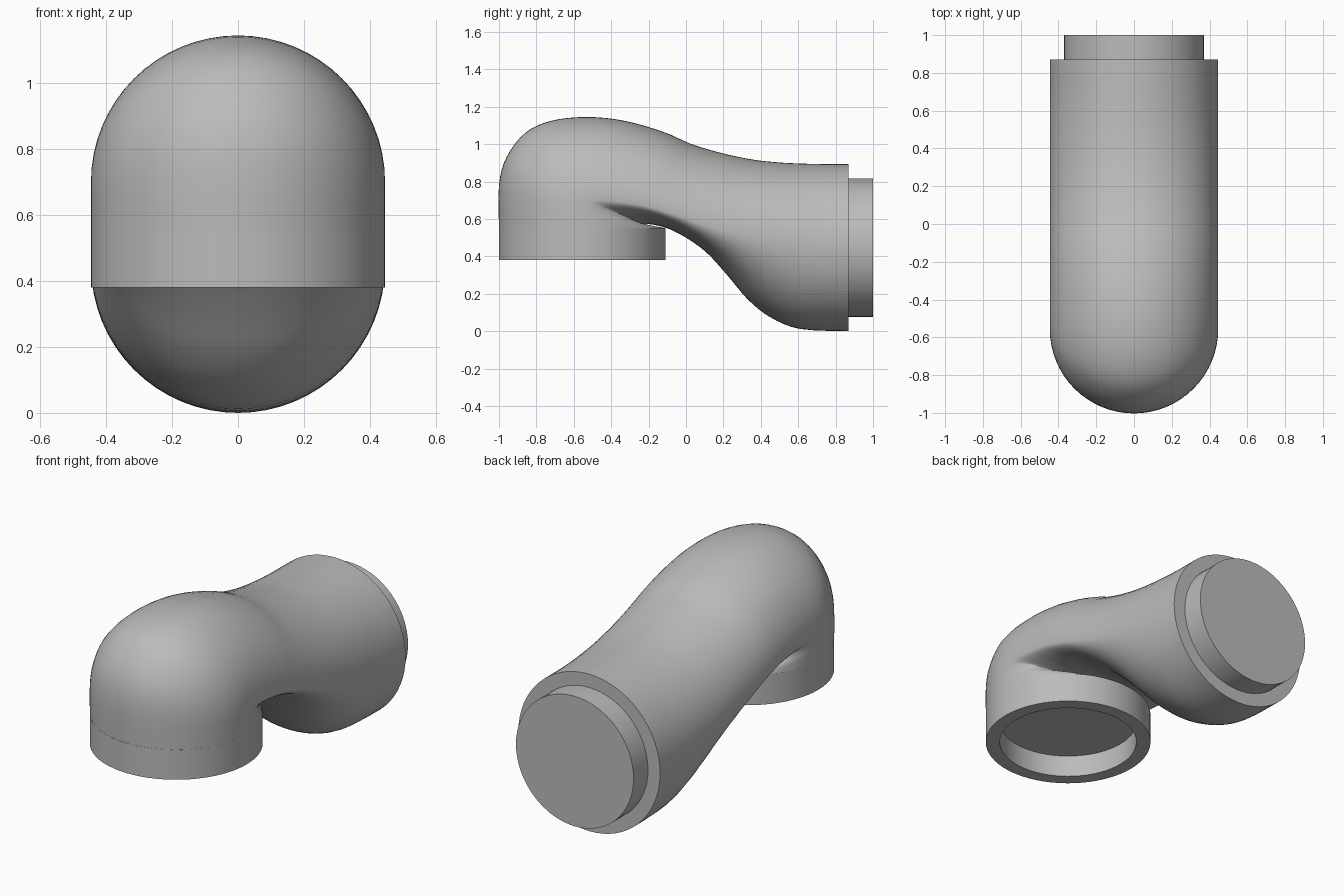
import bpy, bmesh, math
from mathutils import Vector

cube = bpy.data.objects.get("Cube")
if cube:
    bpy.data.objects.remove(cube, do_unlink=True)

SIDES = 64
RADIUS = 0.446
BORE = 0.37

grey = bpy.data.materials.new("pipe grey")
grey.use_nodes = True
colour = (0.5, 0.5, 0.5, 1)
grey.diffuse_color = colour
grey.node_tree.nodes["Principled BSDF"].inputs["Base Color"].default_value = colour


def loft(name, rings, cap_start=False, cap_end=False):
    """Skin a list of equal closed rings and shade the result smooth by angle."""
    bm = bmesh.new()
    loops = [[bm.verts.new(p) for p in ring] for ring in rings]
    for a, b in zip(loops, loops[1:]):
        for i in range(SIDES):
            j = (i + 1) % SIDES
            bm.faces.new((a[i], a[j], b[j], b[i]))
    if cap_start:
        bm.faces.new(loops[0])
    if cap_end:
        bm.faces.new(loops[-1])
    bmesh.ops.recalc_face_normals(bm, faces=bm.faces)
    mesh = bpy.data.meshes.new(name)
    bm.to_mesh(mesh)
    bm.free()
    mesh.materials.append(grey)
    obj = bpy.data.objects.new(name, mesh)
    bpy.context.collection.objects.link(obj)
    bpy.ops.object.select_all(action='DESELECT')
    obj.select_set(True)
    bpy.context.view_layer.objects.active = obj
    bpy.ops.object.shade_smooth_by_angle(angle=math.radians(40))
    return obj


def egg_ring(outer, middle, inner):
    """Section widest at the middle point, with two different half ellipses."""
    ring = []
    for i in range(SIDES):
        angle = math.tau * i / SIDES
        c = math.cos(angle)
        reach = (outer if c > 0 else inner) - middle
        p = middle + reach * abs(c)
        ring.append((RADIUS * math.sin(angle), p.x, p.y))
    return ring


def circle_ring(radius, centre, axis):
    ring = []
    for i in range(SIDES):
        angle = math.tau * i / SIDES
        u, v = radius * math.sin(angle), radius * math.cos(angle)
        offset = Vector((u, v, 0)) if axis == 'Z' else Vector((u, 0, v))
        ring.append(Vector(centre) + offset)
    return ring


def spline(points, steps):
    """Catmull-Rom curve through the points."""
    result = []
    last = len(points) - 1
    for i in range(last):
        p0, p1 = points[max(i - 1, 0)], points[i]
        p2, p3 = points[i + 1], points[min(i + 2, last)]
        for k in range(steps):
            t = k / steps
            result.append(0.5 * (2 * p1 + (p2 - p0) * t
                                 + (2 * p0 - 5 * p1 + 4 * p2 - p3) * t ** 2
                                 + (3 * p1 - p0 - 3 * p2 + p3) * t ** 3))
    result.append(points[-1])
    return result


# Side profile of the bend as (y, z): outer edge, widest line, inner edge
outer_edge = [(-1, .55), (-1, .78), (-.96, .93), (-.86, 1.06), (-.72, 1.125),
              (-.53, 1.145), (-.33, 1.125), (-.12, 1.065), (.03, 1.0),
              (.2, .95), (.36, .917), (.5, .902), (.62, .896), (.72, .894), (.87, .893)]
widest_line = [(-.555, .55), (-.555, .62), (-.55, .66), (-.53, .69), (-.5, .7),
               (-.44, .7), (-.34, .69), (-.22, .67), (-.08, .63),
               (.06, .58), (.24, .53), (.42, .49), (.56, .465), (.69, .45), (.87, .447)]
inner_edge = [(-.11, .55), (-.13, .555), (-.17, .56), (-.21, .568), (-.23, .572),
              (-.22, .572), (-.18, .57), (-.1, .55), (0, .5),
              (.11, .42), (.22, .3), (.33, .17), (.45, .075), (.61, .012), (.87, 0)]

# Bent pipe body
edges = [spline([Vector(p) for p in edge], 4)
         for edge in (outer_edge, widest_line, inner_edge)]
loft("bent_pipe", [egg_ring(o, m, i) for o, m, i in zip(*edges)], cap_end=True)

# Socket collar under the front end, with a shallow round recess
SOCKET_Y = -.555
socket_profile = [(RADIUS, .55), (RADIUS, .38), (BORE, .38), (BORE, .506)]
loft("socket_collar",
     [circle_ring(r, (0, SOCKET_Y, z), 'Z') for r, z in socket_profile],
     cap_start=True, cap_end=True)

# Spigot plug at the back end
loft("spigot_plug",
     [circle_ring(BORE, (0, y, .447), 'Y') for y in (.86, 1)],
     cap_start=True, cap_end=True)
